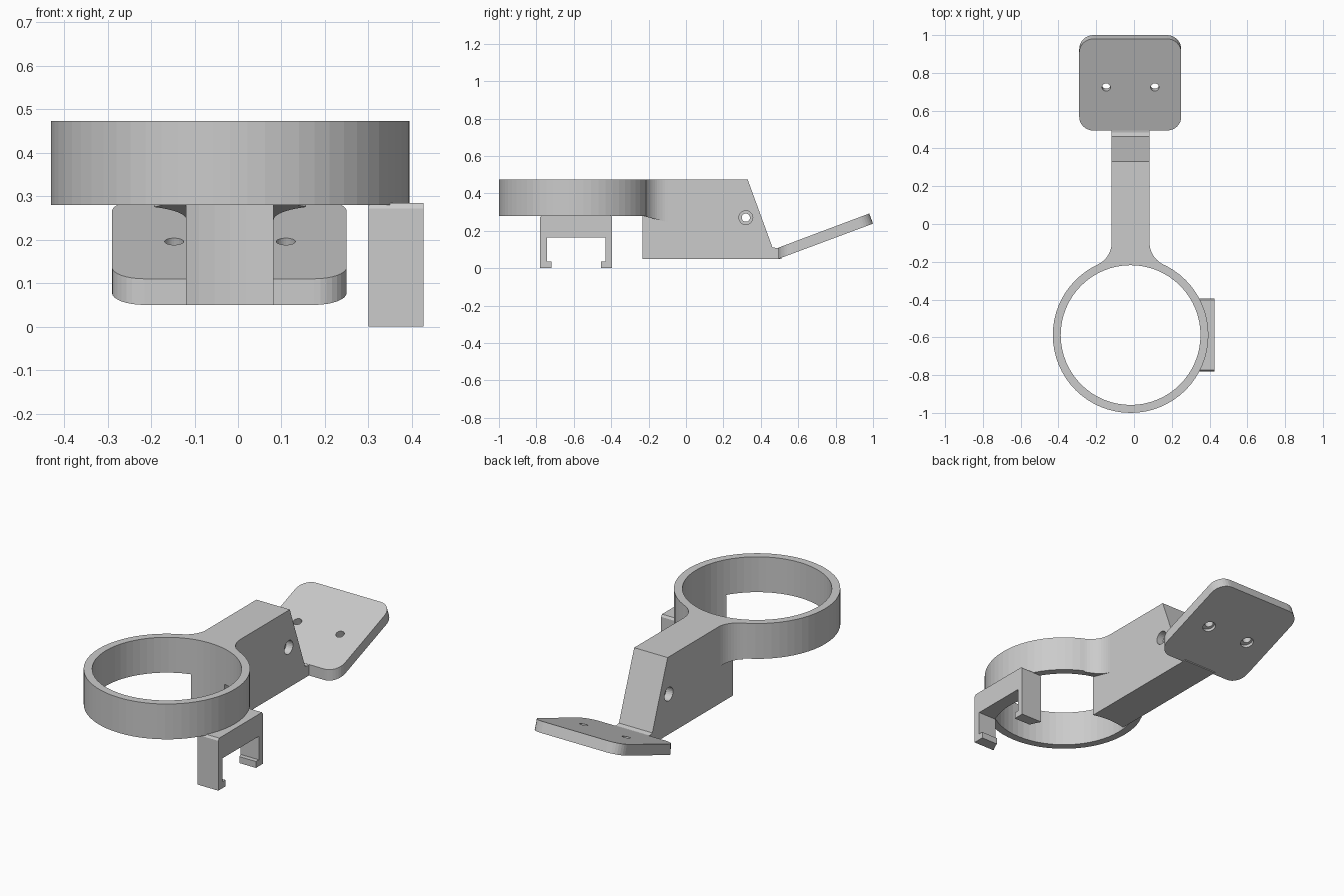
import bpy, bmesh, math
from mathutils import Matrix

if "Cube" in bpy.data.objects:
    bpy.data.objects.remove(bpy.data.objects["Cube"])

CX, CY = -0.018, -0.588          # ring centre
R_OUT, R_IN = 0.412, 0.37
Z_LOW, Z_TOP = 0.28, 0.473


def loft(name, bottom, top):
    """Closed solid between two matching point loops."""
    bm = bmesh.new()
    a = [bm.verts.new(p) for p in bottom]
    b = [bm.verts.new(p) for p in top]
    n = len(a)
    bm.faces.new(a[::-1])
    bm.faces.new(b)
    for i in range(n):
        j = (i + 1) % n
        bm.faces.new((a[i], a[j], b[j], b[i]))
    bmesh.ops.recalc_face_normals(bm, faces=bm.faces)
    me = bpy.data.meshes.new(name)
    bm.to_mesh(me)
    bm.free()
    ob = bpy.data.objects.new(name, me)
    bpy.context.collection.objects.link(ob)
    return ob


def side_profile(name, pts, x0, x1):
    return loft(name, [(x0, y, z) for y, z in pts], [(x1, y, z) for y, z in pts])


def cylinder(name, centre, radius, depth, rot=None, seg=64):
    bm = bmesh.new()
    m = Matrix.Translation(centre) @ (rot or Matrix())
    bmesh.ops.create_cone(bm, cap_ends=True, segments=seg, radius1=radius,
                          radius2=radius, depth=depth, matrix=m)
    me = bpy.data.meshes.new(name)
    bm.to_mesh(me)
    bm.free()
    ob = bpy.data.objects.new(name, me)
    bpy.context.collection.objects.link(ob)
    return ob


def combine(target, tool, op):
    mod = target.modifiers.new(op, 'BOOLEAN')
    mod.operation, mod.solver, mod.object = op, 'EXACT', tool
    bpy.context.view_layer.objects.active = target
    bpy.ops.object.modifier_apply(modifier=mod.name)
    bpy.data.objects.remove(tool)


def arc(cx, cy, r, a0, a1, n):
    return [(cx + r * math.cos(math.radians(a0 + (a1 - a0) * i / n)),
             cy + r * math.sin(math.radians(a0 + (a1 - a0) * i / n))) for i in range(n + 1)]


# Ring body, bored out at the end
bracket = cylinder("ring_bracket", (CX, CY, (Z_LOW + Z_TOP) / 2), R_OUT, Z_TOP - Z_LOW)

# Arm with sloped back and a short tongue under the plate
arm = side_profile("arm", [(-0.3, 0.05), (0.51, 0.05), (0.51, 0.112), (0.485, 0.107),
                           (0.462, 0.112), (0.33, Z_TOP), (-0.3, Z_TOP)], CX - 0.102, CX + 0.1)

# Flared neck blending arm into ring
r = 0.13
fy = math.sqrt((R_OUT + r) ** 2 - (0.1 + r) ** 2)
end = -math.degrees(math.atan2(fy, 0.1 + r))
half = arc(-0.1 - r, fy, r, 0, end, 10) + [(-0.15, 0.35)]
plan = half + [(-x, y) for x, y in reversed(half)]
plan = [(CX + x, CY + y) for x, y in plan]
neck = loft("neck", [(x, y, 0.28 - 0.25 * (y + 0.235)) for x, y in plan],
            [(x, y, Z_TOP) for x, y in plan])

# Tilted mounting plate with rounded corners
x0, x1, y0, y1, c = -0.29, 0.25, 0.495, 1.0, 0.075
plan = (arc(x1 - c, y1 - c, c, 0, 90, 8) + arc(x0 + c, y1 - c, c, 90, 180, 8)
        + arc(x0 + c, y0 + c, c, 180, 270, 8) + arc(x1 - c, y0 + c, c, 270, 360, 8))
low, high = [], []
for x, y in plan:
    t = (y - y0) / (y1 - y0)
    z = 0.05 + 0.188 * t
    low.append((x, y, z))
    high.append((x, y - 0.02 * t, z + 0.06 - 0.006 * t))
plate = loft("plate", low, high)

# Clip hanging under the ring, with two inward hooks
clip = side_profile("clip", [(-0.78, 0), (-0.718, 0), (-0.718, 0.035), (-0.743, 0.035),
                             (-0.743, 0.163), (-0.43, 0.163), (-0.43, 0.035), (-0.455, 0.035),
                             (-0.455, 0), (-0.395, 0), (-0.395, 0.272), (-0.403, 0.284),
                             (-0.772, 0.284), (-0.78, 0.272)], 0.30, 0.427)

for part in (arm, neck, plate, clip):
    combine(bracket, part, 'UNION')

# Bore of the ring, which also hollows the arm end and clip
combine(bracket, cylinder("bore", (CX, CY, 0.25), R_IN, 1), 'DIFFERENCE')

# Cross hole in the arm, counterbored on both sides
turn = Matrix.Rotation(math.pi / 2, 4, 'Y')
combine(bracket, cylinder("cross_hole", (CX, 0.32, 0.27), 0.022, 0.5, turn, 24), 'DIFFERENCE')
for s in (-1, 1):
    combine(bracket, cylinder("counterbore", (CX + s * 0.11, 0.32, 0.27), 0.037, 0.1, turn, 24),
            'DIFFERENCE')

# Screw holes through the plate, wider underneath
tilt = Matrix.Rotation(math.radians(20.4), 4, 'X')
for x in (-0.147, 0.11):
    combine(bracket, cylinder("screw_hole", (x, 0.735, 0.165), 0.022, 0.3, tilt, 24), 'DIFFERENCE')
    combine(bracket, cylinder("screw_recess", (x, 0.748, 0.115), 0.034, 0.09, tilt, 24), 'DIFFERENCE')
